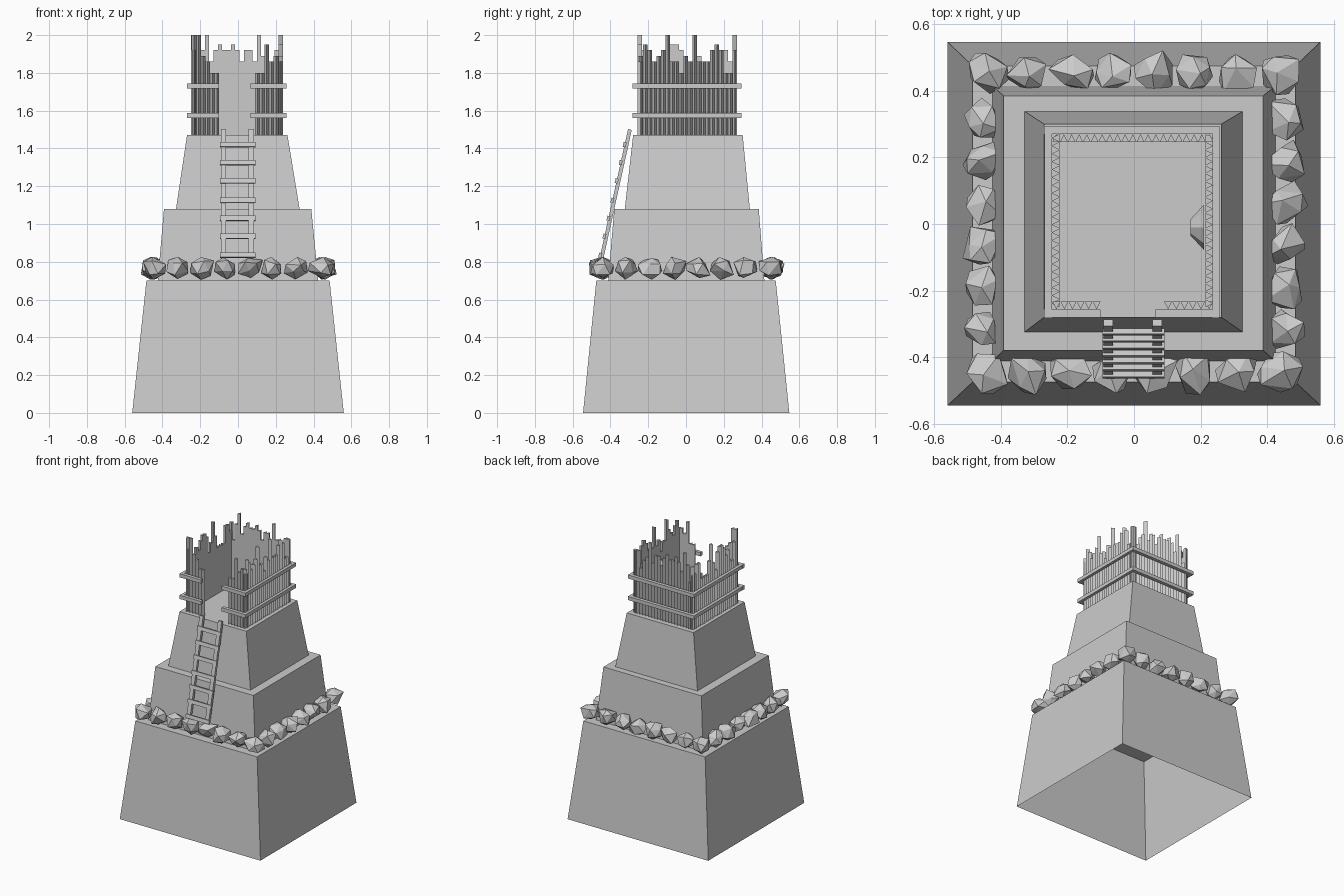
import bpy, bmesh, random
from math import pi, atan2, hypot
from mathutils import Vector, Matrix

if "Cube" in bpy.data.objects:
    bpy.data.objects.remove(bpy.data.objects["Cube"])

random.seed(7)


def finish(bm, name):
    bmesh.ops.recalc_face_normals(bm, faces=bm.faces)
    me = bpy.data.meshes.new(name)
    bm.to_mesh(me)
    bm.free()
    ob = bpy.data.objects.new(name, me)
    bpy.context.collection.objects.link(ob)
    return ob


def tier(name, low, high, z0, z1):
    """Tapered block, open underneath; low/high = x0, x1, y0, y1."""
    bm = bmesh.new()
    rings = []
    for (x0, x1, y0, y1), z in ((low, z0), (high, z1)):
        rings.append([bm.verts.new((x, y, z)) for x, y in
                      ((x0, y0), (x1, y0), (x1, y1), (x0, y1))])
    for i in range(4):
        j = (i + 1) % 4
        bm.faces.new((rings[0][i], rings[0][j], rings[1][j], rings[1][i]))
    bm.faces.new(rings[1])
    return finish(bm, name)


def box(bm, lo, hi, rot=Matrix()):
    lo, hi = Vector(lo), Vector(hi)
    m = Matrix.Translation((lo + hi) / 2) @ rot @ Matrix.Diagonal((*(hi - lo), 1))
    bmesh.ops.create_cube(bm, size=1, matrix=m)


# stepped earth mound
tier("base_tier", (-.56, .56, -.545, .547), (-.485, .485, -.475, .475), 0, .70)
tier("middle_tier", (-.425, .425, -.412, .415), (-.392, .388, -.38, .385), .70, 1.08)
tier("upper_tier", (-.328, .326, -.324, .338), (-.27, .262, -.28, .30), 1.08, 1.47)

# ring of boulders on the lowest ledge
bm = bmesh.new()
steps = [-.44 + .1257 * i for i in range(8)]
spots = [(s, y) for s in steps for y in (-.445, .455)]
spots += [(x, s) for s in steps[1:-1] for x in (-.453, .453)]
for x, y in spots:
    m = (Matrix.Translation((x, y, .768))
         @ Matrix.Rotation(random.uniform(0, 2 * pi), 4, 'Z')
         @ Matrix.Diagonal((.068, .060, .064, 1)))
    vs = bmesh.ops.create_icosphere(bm, subdivisions=1, radius=1, matrix=m)["verts"]
    for v in vs:
        v.co += Vector([random.uniform(-.014, .014) for _ in range(3)])
        v.co.z = min(.825, max(.705, v.co.z))
finish(bm, "boulders")

# palisade of three-sided stakes, flat side inwards
bm = bmesh.new()
tops = [1.80, 1.86, 1.86, 1.89, 1.92, 1.92, 1.95, 2.0]
PITCH = .0235


def stakes(a, b, outward):
    a, b, out = Vector(a), Vector(b), Vector(outward)
    n = round((b - a).length / PITCH)
    d = (b - a) / n
    for i in range(n):
        p = a + d * i
        z1 = random.choice(tops)
        tri = (p, p + d, p + d / 2 + out * .024)
        lo = [bm.verts.new((q.x, q.y, 1.465)) for q in tri]
        hi = [bm.verts.new((q.x, q.y, z1)) for q in tri]
        bm.faces.new(lo[::-1])
        bm.faces.new(hi)
        for k in range(3):
            j = (k + 1) % 3
            bm.faces.new((lo[k], lo[j], hi[j], hi[k]))


stakes((-.245, .246), (.238, .246), (0, 1))
stakes((-.224, -.25), (-.224, .27), (-1, 0))
stakes((.214, -.25), (.214, .27), (1, 0))
stakes((-.245, -.232), (-.10, -.232), (0, -1))
stakes((.09, -.232), (.238, -.232), (0, -1))
finish(bm, "palisade_stakes")

# horizontal rails, with the doorway gap at the front
bm = bmesh.new()
for z in (1.575, 1.73):
    a, b = z - .013, z + .013
    box(bm, (-.27, .270, a), (.246, .294, b))
    box(bm, (-.268, -.282, a), (-.246, .294, b))
    box(bm, (.236, -.282, a), (.256, .294, b))
    box(bm, (-.27, -.280, a), (-.10, -.256, b))
    box(bm, (.065, -.280, a), (.246, -.256, b))
finish(bm, "palisade_rails")

# leaning ladder
bm = bmesh.new()
foot, head = Vector((0, -.447, .82)), Vector((0, -.297, 1.50))
mid, length = (foot + head) / 2, (head - foot).length
lean = Matrix.Rotation(-atan2(head.y - foot.y, head.z - foot.z), 4, 'X')
for x in (-.077, .070):
    c = mid + Vector((x, 0, 0))
    h = Vector((.014, .010, length / 2))
    box(bm, c - h, c + h, lean)
for z in (.835, .935, 1.03, 1.125, 1.228, 1.325, 1.42):
    t = (z - foot.z) / (head.z - foot.z)
    c = foot.lerp(head, t) + Vector((-.001, -.010, 0))
    h = Vector((.093, .008, .013))
    box(bm, c - h, c + h, lean)
finish(bm, "ladder")

# shield hung on the inside of the right wall
bm = bmesh.new()
m = (Matrix.Translation((.190, -.01, 1.68)) @ Matrix.Rotation(-pi / 2, 4, 'Y'))
bmesh.ops.create_cone(bm, cap_ends=True, segments=8, radius1=.068, radius2=.025,
                      depth=.04, matrix=m)
finish(bm, "wall_shield")
